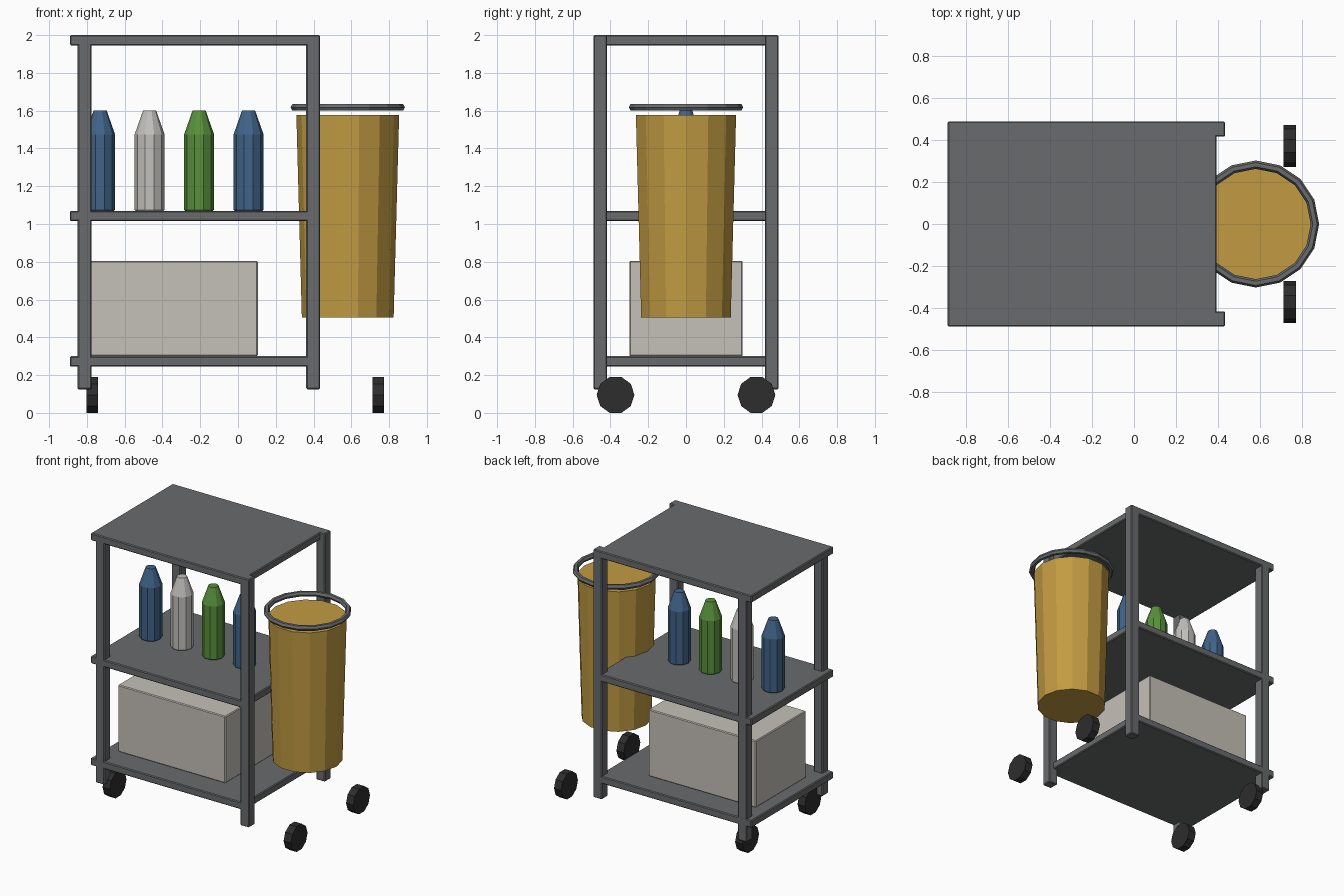
import bpy, bmesh, math

if "Cube" in bpy.data.objects:
    bpy.data.objects.remove(bpy.data.objects["Cube"])


def material(name, rgb):
    m = bpy.data.materials.new(name)
    m.diffuse_color = (*rgb, 1)
    m.use_nodes = True
    m.node_tree.nodes["Principled BSDF"].inputs["Base Color"].default_value = m.diffuse_color
    return m


METAL = material("dark_metal", (0.14, 0.145, 0.15))
RUBBER = material("rubber", (0.026, 0.026, 0.026))
GOLD = material("bin_yellow", (0.54, 0.33, 0.055))
CARD = material("box_cream", (0.56, 0.53, 0.48))
BLUE = material("bottle_blue", (0.053, 0.127, 0.25))
WHITE = material("bottle_white", (0.54, 0.53, 0.50))
GREEN = material("bottle_green", (0.10, 0.28, 0.045))


def finish(bm, name, mat, loc=(0, 0, 0)):
    bmesh.ops.recalc_face_normals(bm, faces=bm.faces)
    me = bpy.data.meshes.new(name)
    bm.to_mesh(me)
    bm.free()
    me.materials.append(mat)
    ob = bpy.data.objects.new(name, me)
    ob.location = loc
    bpy.context.collection.objects.link(ob)
    return ob


def box(name, lo, hi, mat, bevel=0.006):
    bm = bmesh.new()
    bmesh.ops.create_cube(bm, size=1)
    for v in bm.verts:
        v.co = [(a + b) / 2 + c * (b - a) for a, b, c in zip(lo, hi, v.co)]
    ob = finish(bm, name, mat)
    mod = ob.modifiers.new("bevel", 'BEVEL')
    mod.width = bevel
    mod.segments = 1
    return ob


def lathe(name, profile, sides, loc, mat, closed=False, axis='Z'):
    """Spin a (radius, height) profile round an axis; open profiles get end caps."""
    bm = bmesh.new()
    rings = []
    for r, h in profile:
        ring = []
        for i in range(sides):
            a = 2 * math.pi * i / sides
            c, s = r * math.cos(a), r * math.sin(a)
            ring.append(bm.verts.new((c, s, h) if axis == 'Z' else (h, c, s)))
        rings.append(ring)
    pairs = list(zip(rings, rings[1:]))
    if closed:
        pairs.append((rings[-1], rings[0]))
    else:
        bm.faces.new(rings[0])
        bm.faces.new(rings[-1])
    for a, b in pairs:
        for i in range(sides):
            j = (i + 1) % sides
            bm.faces.new((a[i], a[j], b[j], b[i]))
    return finish(bm, name, mat, loc)


# Three shelves
for name, z in (("bottom_shelf", 0.245), ("middle_shelf", 1.015), ("top_shelf", 1.945)):
    box(name, (-0.89, -0.49, z), (0.395, 0.49, z + 0.055), METAL)

# Corner posts and wheels
for side, s in (("front", -1), ("back", 1)):
    y0, y1 = sorted((s * 0.417, s * 0.49))
    for end, x, top, wx in (("left", -0.812, 1.96, -0.772), ("right", 0.398, 2.0, 0.743)):
        box(f"{side}_{end}_post", (x - 0.037, y0, 0.125), (x + 0.037, y1, top), METAL)
        lathe(f"{side}_{end}_wheel", [(0.1, -0.03), (0.1, 0.03)], 10,
              (wx, s * 0.373, 0.1 * math.sin(math.radians(72))), RUBBER, axis='X')

# Storage box on the bottom shelf
box("storage_box", (-0.795, -0.3, 0.3), (0.105, 0.3, 0.805), CARD)

# Bottles on the middle shelf
for i, mat in enumerate((BLUE, WHITE, GREEN, BLUE)):
    lathe(f"bottle_{i + 1}", [(0.073, 1.068), (0.079, 1.075), (0.079, 1.475), (0.035, 1.6)],
          10, (-0.73 + 0.262 * i, 0, 0), mat)

# Tapered waste bin and its rim ring
lathe("waste_bin", [(0.243, 0.505), (0.272, 1.577)], 14, (0.581, 0, 0), GOLD)
section = [(0.283 + 0.02 * math.cos(k * math.pi / 3), 1.618 + 0.02 * math.sin(k * math.pi / 3))
           for k in range(6)]
lathe("bin_rim", section, 16, (0.581, 0, 0), METAL, closed=True)
